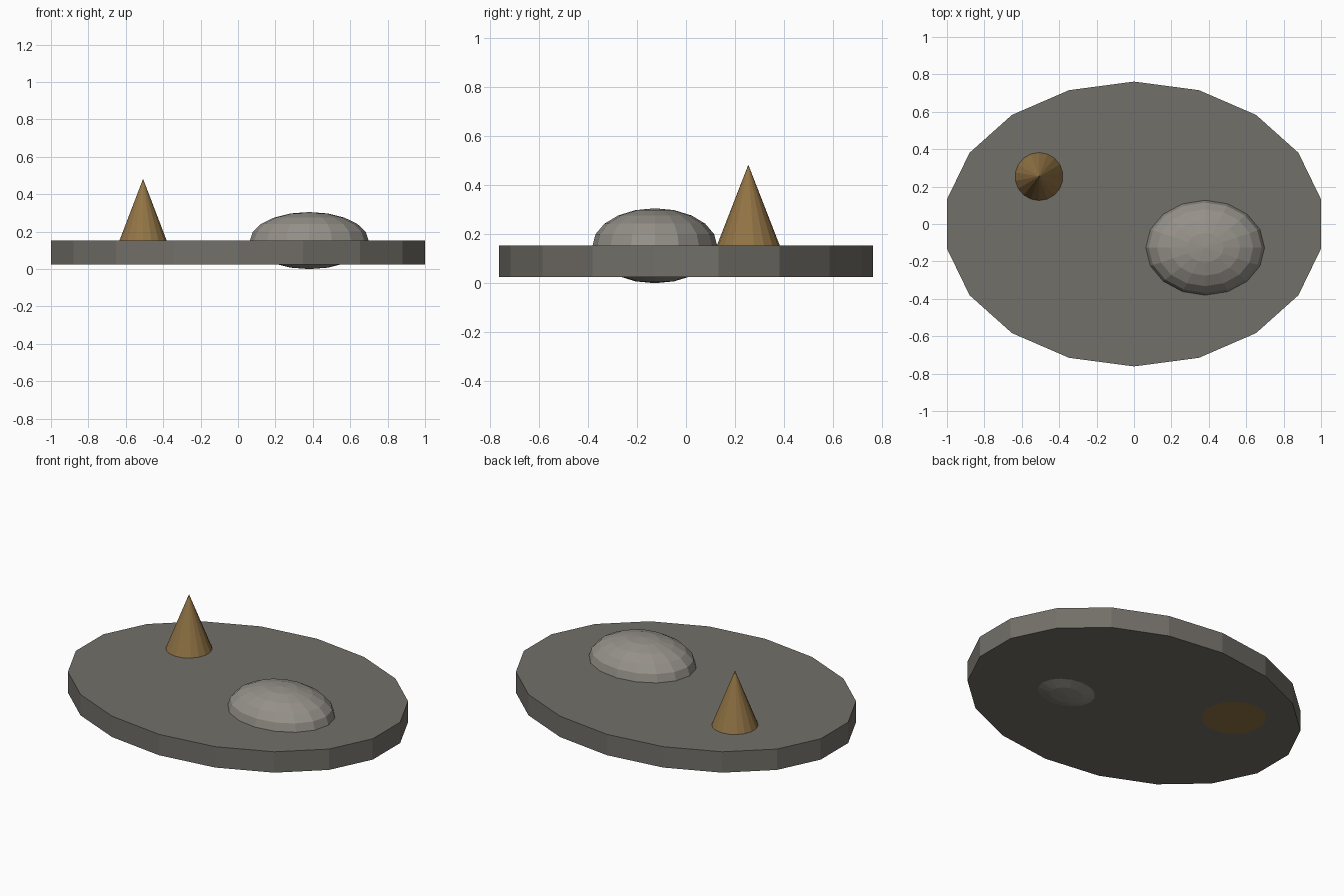
import bpy

if "Cube" in bpy.data.objects:
    bpy.data.objects.remove(bpy.data.objects["Cube"])

S = 1.269           # overall scale
TOP = 0.1525        # height of the disc's upper face
THICK = 0.127


def finish(name, color):
    ob = bpy.context.object
    ob.name = name
    mat = bpy.data.materials.new(name + "_colour")
    mat.diffuse_color = (*color, 1)
    mat.use_nodes = True
    mat.node_tree.nodes["Principled BSDF"].inputs["Base Color"].default_value = mat.diffuse_color
    ob.data.materials.append(mat)
    return ob


# Oval ground slab
bpy.ops.mesh.primitive_cylinder_add(vertices=18, radius=0.8 * S, depth=THICK,
                                    location=(0, 0, TOP - THICK / 2))
finish("oval_slab", (0.17, 0.16, 0.14)).scale = (1, 0.75, 1)

# Flattened boulder sunk through the slab
bpy.ops.mesh.primitive_uv_sphere_add(segments=16, ring_count=10, radius=S,
                                     location=(0.3 * S, -0.1 * S, TOP))
finish("boulder", (0.30, 0.28, 0.25)).scale = (0.25, 0.2, TOP / S)

# Pointed spike, its base level with the slab's underside
depth = 0.36 * S
bpy.ops.mesh.primitive_cone_add(vertices=18, radius1=0.14 * S, radius2=0, depth=depth,
                                location=(-0.4 * S, 0.2 * S, TOP - THICK + depth / 2))
finish("spike", (0.29, 0.175, 0.06))
